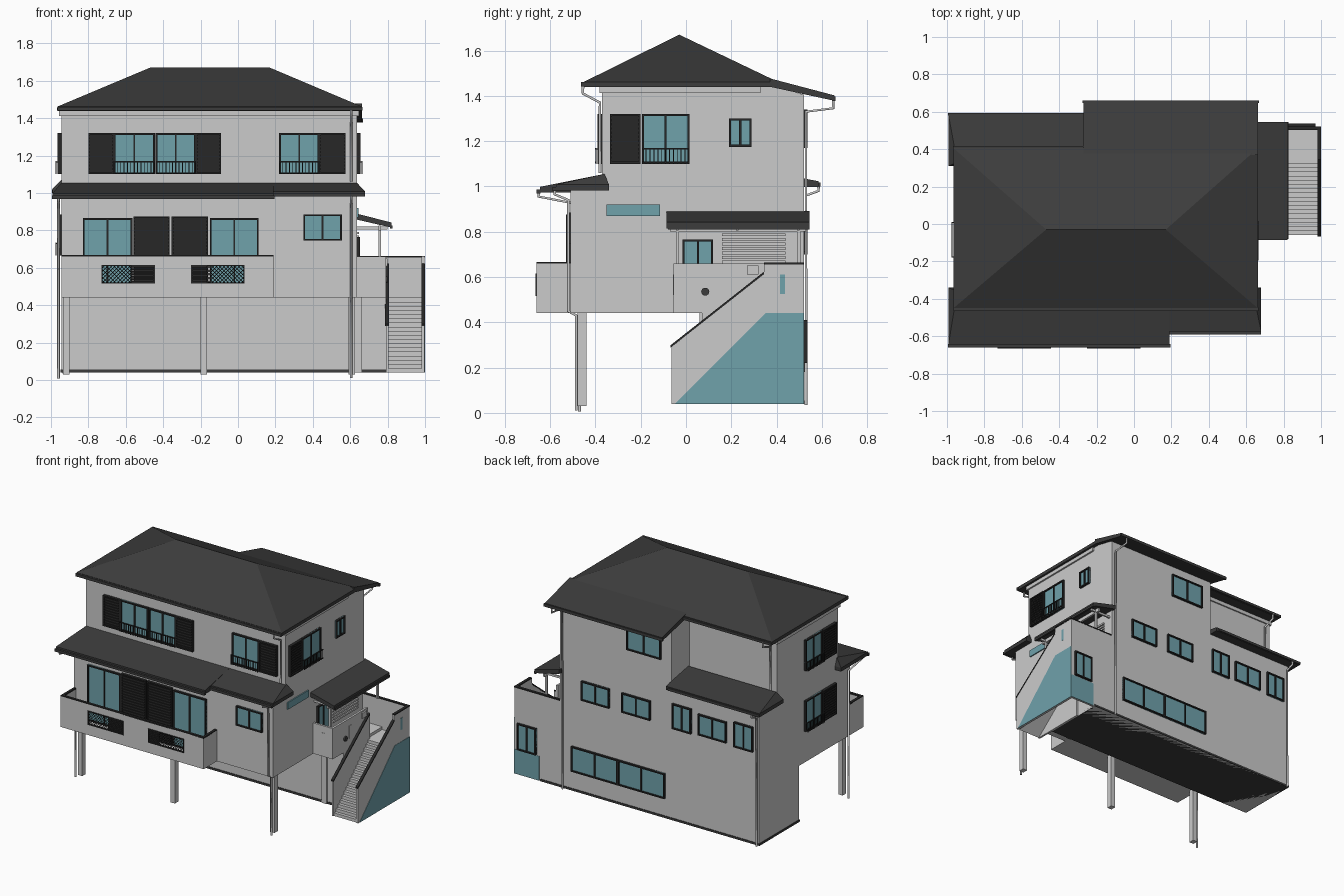
import bpy, bmesh, math

if "Cube" in bpy.data.objects:
    bpy.data.objects.remove(bpy.data.objects["Cube"])


def material(name, rgb):
    m = bpy.data.materials.new(name)
    m.diffuse_color = (*rgb, 1)
    m.use_nodes = True
    m.node_tree.nodes["Principled BSDF"].inputs["Base Color"].default_value = m.diffuse_color
    return m


DARK = material("dark_tile", (0.045, 0.045, 0.045))
BLACK = material("black_metal", (0.02, 0.02, 0.02))
GLASS = material("glass", (0.16, 0.36, 0.41))
LIGHT = material("light_trim", (0.55, 0.55, 0.55))


def finish(name, bm, mat):
    bmesh.ops.recalc_face_normals(bm, faces=bm.faces)
    me = bpy.data.meshes.new(name)
    bm.to_mesh(me)
    bm.free()
    ob = bpy.data.objects.new(name, me)
    bpy.context.collection.objects.link(ob)
    if mat:
        me.materials.append(mat)
    return ob


def boxes(name, items, mat=None):
    """Items are (x0, x1, y0, y1, z0, z1)."""
    bm = bmesh.new()
    for b in items:
        vs = bmesh.ops.create_cube(bm, size=1)["verts"]
        for v in vs:
            v.co = [b[2 * i] if v.co[i] < 0 else b[2 * i + 1] for i in range(3)]
    return finish(name, bm, mat)


def prism(name, pts, axis, a, b, mat=None):
    """Extrude a profile: axis x takes (y, z) points, axis y takes (x, z)."""
    bm = bmesh.new()
    put = (lambda p, t: (t, *p)) if axis == "x" else (lambda p, t: (p[0], t, p[1]))
    f = bm.faces.new([bm.verts.new(put(p, a)) for p in pts])
    new = bmesh.ops.extrude_face_region(bm, geom=[f])["geom"]
    d = put((0, 0), b - a)
    bmesh.ops.translate(bm, vec=d, verts=[g for g in new if isinstance(g, bmesh.types.BMVert)])
    return finish(name, bm, mat)


def hull(name, pts, mat):
    bm = bmesh.new()
    for p in pts:
        bm.verts.new(p)
    bmesh.ops.convex_hull(bm, input=bm.verts[:])
    return finish(name, bm, mat)


def tube(name, lines, r, mat=None, res=1):
    cu = bpy.data.curves.new(name, "CURVE")
    cu.dimensions = "3D"
    cu.bevel_depth, cu.bevel_resolution, cu.use_fill_caps = r, res, True
    for line in lines:
        s = cu.splines.new("POLY")
        s.points.add(len(line) - 1)
        for p, c in zip(s.points, line):
            p.co = (*c, 1)
    ob = bpy.data.objects.new(name, cu)
    bpy.context.collection.objects.link(ob)
    if mat:
        cu.materials.append(mat)


def on_wall(side, w, u0, u1, d0, d1, z0, z1):
    """Box on a wall plane w, u along the wall, d outwards."""
    s = -1 if side in ("front", "left") else 1
    a, b = sorted((w + s * d0, w + s * d1))
    return (u0, u1, a, b, z0, z1) if side in ("front", "back") else (a, b, u0, u1, z0, z1)


def frame(side, w, u0, u1, z0, z1, t=0.009, d=0.016):
    return [on_wall(side, w, *q) for q in (
        (u0, u1, -0.005, d, z0, z0 + t), (u0, u1, -0.005, d, z1 - t, z1),
        (u0, u0 + t, -0.005, d, z0, z1), (u1 - t, u1, -0.005, d, z0, z1))]


def window(name, side, w, u0, u1, z0, z1, panes=2, rail=False):
    bars = frame(side, w, u0, u1, z0, z1)
    for i in range(1, panes):
        m = u0 + (u1 - u0) * i / panes
        bars.append(on_wall(side, w, m - 0.005, m + 0.005, 0, 0.013, z0, z1))
    boxes(name + "_frame", bars, BLACK)
    boxes(name + "_glass", [on_wall(side, w, u0, u1, -0.005, 0.006, z0, z1)], GLASS)
    if rail:
        n = 12
        r = [on_wall(side, w, u0, u1, 0.025, 0.031, z, z + 0.006) for z in (z0 + 0.004, z0 + 0.064)]
        for i in range(n + 1):
            m = u0 + (u1 - u0 - 0.004) * i / n
            r.append(on_wall(side, w, m, m + 0.004, 0.026, 0.03, z0, z0 + 0.068))
        r += [on_wall(side, w, m, m + 0.005, 0, 0.03, z0 + 0.062, z0 + 0.068) for m in (u0, u1 - 0.005)]
        boxes(name + "_railing", r, BLACK)


def shutter(name, side, w, u0, u1, z0, z1):
    parts = frame(side, w, u0, u1, z0, z1, d=0.02)
    parts.append(on_wall(side, w, u0, u1, -0.005, 0.01, z0, z1))
    n = int((z1 - z0) / 0.018)
    for i in range(1, n):
        z = z0 + (z1 - z0) * i / n
        parts.append(on_wall(side, w, u0, u1, 0, 0.016, z - 0.004, z + 0.004))
    boxes(name, parts, BLACK)


# Walls
XL, XR, YF, YB = -0.945, 0.635, -0.51, 0.52
boxes("ground_floor", [(XL, 0.79, 0.07, YB, 0.04, 0.45)])
boxes("ground_plinth", [(XL - .004, 0.79, 0.066, YB + .004, 0.04, 0.055)], DARK)
boxes("first_floor", [(XL, XR, YF, YB, 0.44, 0.995)])
boxes("second_floor_left", [(XL, -0.25, -0.37, 0.32, 0.98, 1.445)])
prism("second_floor_right", [(-.37, .98), (YB, .98), (YB, 1.405), (.38, 1.445), (-.37, 1.445)], "x", -0.25, XR)
boxes("eave_trim", [(XL - .012, XR + .012, -.382, .33, 1.412, 1.445)], LIGHT)
boxes("front_posts", [(x, x + .035, -.48, -.44, .03, .45) for x in (-.935, -.2, .59)]
      + [(.62, .66, .06, .1, .04, .45)], LIGHT)

# Main hip roof and rear extension
E = [(x, y, z) for x in (-.965, .662) for y in (-.45, .405) for z in (1.438, 1.462)]
hull("main_roof", E + [(-.47, -.03, 1.67), (.17, -.03, 1.67)], DARK)
prism("rear_roof", [(.37, 1.477), (.655, 1.402), (.655, 1.378), (.37, 1.44)], "x", -.27, .662, DARK)


# Lower skirt roofs
def skirt(name, x0, x1, y_out, tops, y_end, z):
    pts = [(x, y, zz) for x in (x0, x1) for y in (y_out, y_end) for zz in (z - .018, z + .008)]
    hull(name, pts + tops, DARK)


skirt("front_roof_left", -.992, .19, -.645, [(-.945, -.36, 1.055), (.19, -.36, 1.055)], -.34, .99)
skirt("front_roof_right", .15, .68, -.575, [(.15, -.36, 1.055), (.635, -.36, 1.055)], -.34, 1.0)
skirt("rear_low_roof", -.992, -.25, .585, [(-.945, .33, 1.07), (-.25, .33, 1.07)], .31, 1.015)

# Gutters and downpipes
boxes("gutters", [(-.965, .665, -.464, -.446, 1.44, 1.46), (-.968, -.27, .402, .418, 1.44, 1.458),
                  (-.275, .668, .646, .66, 1.378, 1.398), (-.995, .195, -.66, -.642, .968, .986),
                  (.19, .68, -.59, -.572, .98, .998), (-.995, -.27, .58, .594, 1.0, 1.018),
                  (.812, .826, -.08, .545, .81, .826)], DARK)
tube("downpipes", [
    [(.605, -.455, 1.445), (.605, -.455, 1.41), (.605, -.38, 1.37), (.605, -.38, 1.06)],
    [(.605, -.58, .99), (.605, -.58, .965), (.605, -.52, .94), (.605, -.52, .45), (.605, -.485, .43), (.605, -.485, .01)],
    [(-.96, -.65, .975), (-.96, -.65, .955), (-.96, -.47, .92), (-.96, -.47, .007)],
    [(.61, .65, 1.385), (.61, .65, 1.345), (.61, .53, 1.33), (.61, .53, .035)],
    [(-.93, .585, 1.005), (-.93, .585, .98), (-.93, .53, .96), (-.93, .53, .035)],
    [(-.9, .412, 1.45), (-.9, .412, 1.41), (-.9, .328, 1.38), (-.9, .328, 1.06)]], .007, LIGHT)

# Balcony with two grilles
BX = 0.19
holes = [(-.73, -.445), (-.25, .035)]
solid = [(XL, -.73), (-.445, -.25), (.035, BX)]
parapet = [(a, b, -.66, -.645, .44, .66) for a, b in solid]
parapet += [(a, b, -.66, -.645, z0, z1) for a, b in holes for z0, z1 in ((.44, .515), (.615, .66))]
parapet += [(XL, XL + .015, -.65, YF, .44, .66), (BX - .015, BX, -.65, YF, .44, .66), (XL, BX, -.65, YF, .44, .46)]
boxes("balcony", parapet)
boxes("balcony_cap", [(XL, BX, -.66, -.642, .657, .667), (XL, XL + .018, -.66, YF, .657, .667),
                      (BX - .018, BX, -.66, YF, .657, .667)], BLACK)
for i, (l0, l1, s0, s1) in enumerate([(-.73, -.57, -.57, -.445), (-.165, .035, -.25, -.165)]):
    boxes(f"grille_frame_{i}", frame("front", -.655, min(l0, s0), max(l1, s1), .515, .615, .006, .01), BLACK)
    boxes(f"grille_slats_{i}", [(s0, s1, -.658, -.65, .52 + .0135 * k, .529 + .0135 * k) for k in range(7)], BLACK)
    lines, k = [], l0 - .1
    while k < l1:
        a, b = max(l0, k), min(l1, k + .1)
        if b - a > .005:
            lines += [[(a, -.653, .515 + a - k), (b, -.653, .515 + b - k)],
                      [(a, -.653, .615 - a + k), (b, -.653, .615 - b + k)]]
        k += .02
    tube(f"grille_lattice_{i}", lines, .0018, BLACK, 0)

# Front windows
F2 = -.37
window("upper_front_a", "front", F2, -.665, -.445, 1.10, 1.32, 2, True)
window("upper_front_b", "front", F2, -.44, -.225, 1.10, 1.32, 2, True)
window("upper_front_c", "front", F2, .22, .435, 1.10, 1.32, 2, True)
for i, (a, b) in enumerate([(-.80, -.665), (-.225, -.09), (.435, .575)]):
    shutter(f"upper_front_shutter_{i}", "front", F2, a, b, 1.10, 1.32)
window("balcony_door_a", "front", YF, -.83, -.565, .465, .865)
window("balcony_door_b", "front", YF, -.15, .11, .465, .865)
shutter("balcony_shutter_a", "front", YF, -.56, -.365, .465, .875)
shutter("balcony_shutter_b", "front", YF, -.355, -.16, .465, .875)
window("front_small", "front", YF, .35, .555, .745, .885)

# Side windows
window("right_upper", "right", XR, -.195, .015, 1.10, 1.32, 2, True)
shutter("right_upper_shutter", "right", XR, -.335, -.2, 1.10, 1.32)
window("right_small", "right", XR, .19, .29, 1.175, 1.30)
boxes("right_slit_window", [(XR - .01, XR + .008, -.35, -.115, .87, .92)], GLASS)
for n, z in (("upper", 1.10), ("lower", .665)):
    window(f"left_{n}", "left", XL, -.18, .01, z, z + .22, 2, True)
    shutter(f"left_{n}_shutter", "left", XL, -.335, -.185, z, z + .22)

# Rear windows
for i, (a, b, z0, z1, p) in enumerate([
        (.17, .54, .18, .36, 2), (-.2, .17, .18, .36, 2), (.24, .46, .71, .85, 2), (-.085, .14, .71, .85, 2),
        (-.41, -.26, .70, .88, 2), (-.69, -.465, .71, .86, 2), (-.9, -.75, .70, .88, 2),
        (-.17, .10, 1.17, 1.34, 2), (.82, .97, .22, .41, 2)]):
    window(f"rear_window_{i}", "back", YB, a, b, z0, z1, p)

# Entrance porch
boxes("porch", [(XR, .79, -.055, YB, .44, .46), (XR, .79, -.055, -.04, .44, .66), (.775, .79, -.055, .345, .44, .66),
                (XR, .998, YB - .015, YB, .44, .66), (.79, .995, .345, YB, .41, .44), (.79, .998, YB - .015, YB, .04, .45)])
prism("porch_roof", [(.625, .892), (.82, .842), (.82, .815), (.625, .86)], "y", -.085, .545, DARK)
boxes("porch_frame", [(.75, .765, -.045, -.03, .66, .82), (.75, .765, .49, .505, .66, .82),
                      (.75, .765, -.07, .53, .80, .825)]
      + [(XR, .80, y, y + .012, .805, .82) for y in (-.045, .22, .49)], LIGHT)
window("entrance_door", "right", XR, -.015, .12, .46, .765, 2)
boxes("entrance_louvre", [(XR - .01, XR + .012, .16, .44, .58 + .02 * i, .592 + .02 * i) for i in range(11)], LIGHT)
boxes("porch_slots", [(.70, .73, -.058, -.05, .52, .61), (.785, .794, .13, .155, .52, .61), (.785, .80, .27, .32, .61, .65)], LIGHT)
tube("porch_lamp", [[(.785, .085, .535), (.80, .085, .535)]], .018, DARK, 3)

# Outside stair
N = 18
steps = [(-.06, .04)]
for i in range(N):
    y, z = -.06 + .405 * i / N, .04 + .4 * (i + 1) / N
    steps += [(y, z), (y + .405 / N, z)]
steps += [(.345, .38)]
prism("stair_steps", steps, "x", .80, .985)
side = [(-.065, .04), (YB, .04), (YB, .66), (.345, .66), (.345, .615), (-.065, .29)]
prism("stair_wall_right", side, "x", .982, .998)
prism("stair_wall_left", [(-.065, .04), (.345, .04), (.345, .615), (-.065, .29)], "x", .79, .804)
cap = [(-.068, .288), (.345, .613), (.345, .624), (-.068, .299)]
for n, x in (("left", .787), ("right", .98)):
    prism(f"stair_cap_{n}", cap, "x", x, x + .02, BLACK)
boxes("landing_cap", [(.98, 1.0, .345, YB, .656, .664), (XR, 1.0, .503, YB + .002, .656, .664)], BLACK)
prism("stair_side_panel", [(-.05, .04), (YB, .04), (YB, .44), (.35, .44)], "x", .995, 1.0, GLASS)
boxes("stair_slit", [(.99, 1.0, .415, .437, .525, .61)], GLASS)
boxes("stair_rear_panel", [(.80, .998, YB - .005, YB + .002, .04, .215)], GLASS)
